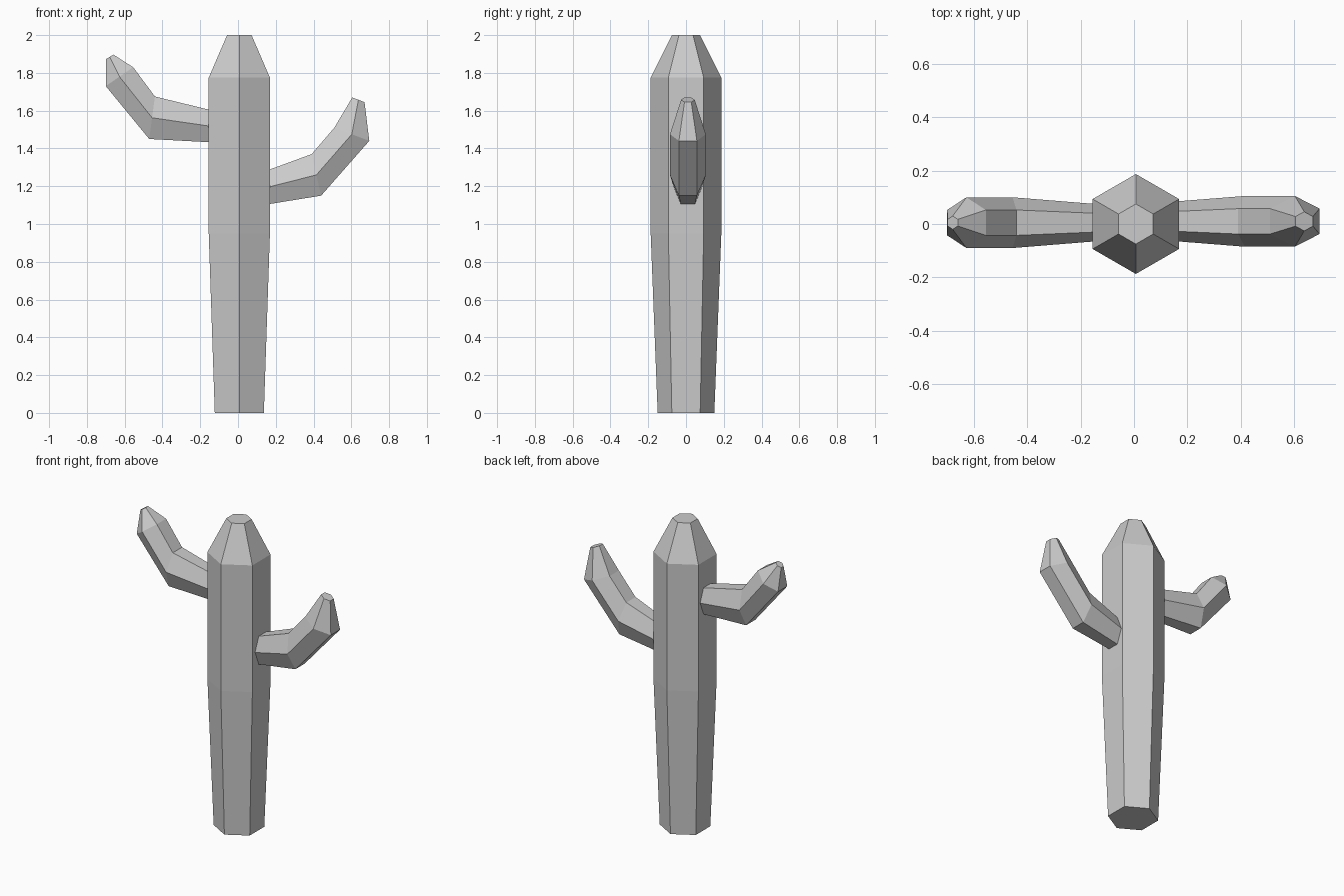
import bpy, bmesh
from math import sin, cos, pi

if "Cube" in bpy.data.objects:
    bpy.data.objects.remove(bpy.data.objects["Cube"])


def loft(name, rings):
    """Bridge a stack of closed rings into one flat-faced, capped mesh."""
    bm = bmesh.new()
    loops = [[bm.verts.new(p) for p in ring] for ring in rings]
    for a, b in zip(loops, loops[1:]):
        for i in range(len(a)):
            j = (i + 1) % len(a)
            bm.faces.new((a[i], a[j], b[j], b[i]))
    bm.faces.new(loops[0][::-1])
    bm.faces.new(loops[-1])
    bmesh.ops.recalc_face_normals(bm, faces=bm.faces)
    mesh = bpy.data.meshes.new(name)
    bm.to_mesh(mesh)
    bm.free()
    obj = bpy.data.objects.new(name, mesh)
    bpy.context.collection.objects.link(obj)
    return obj


def trunk_ring(r, z):
    # corners point along +y and -y
    return [(0.007 + r * sin(i * pi / 3), r * cos(i * pi / 3), z) for i in range(6)]


def arm_ring(top, bottom, half_y, cy):
    # six-sided ring with flats spanning its top and bottom points
    (tx, tz), (bx, bz) = top, bottom
    mx, mz = (tx + bx) / 2, (tz + bz) / 2
    h = half_y / 2
    return [(tx, cy - h, tz), (tx, cy + h, tz), (mx, cy + half_y, mz),
            (bx, cy + h, bz), (bx, cy - h, bz), (mx, cy - half_y, mz)]


# Trunk with tapered base and blunt crown
loft("trunk", [trunk_ring(r, z) for r, z in
               [(0.15, 0), (0.187, 0.95), (0.187, 1.775), (0.075, 2.0)]])

# Arms: (top point, bottom point, half width in y) in the x-z plane
right = [((0.15, 1.282), (0.15, 1.103), 0.074),
         ((0.39, 1.37), (0.44, 1.15), 0.095),
         ((0.51, 1.51), (0.695, 1.44), 0.095),
         ((0.605, 1.67), (0.67, 1.645), 0.036)]
left = [((-0.14, 1.602), (-0.15, 1.433), 0.07),
        ((-0.44, 1.675), (-0.47, 1.45), 0.095),
        ((-0.555, 1.83), (-0.70, 1.73), 0.095),
        ((-0.66, 1.897), (-0.698, 1.873), 0.025)]
loft("right_arm", [arm_ring(*r, 0.01) for r in right])
loft("left_arm", [arm_ring(*r, 0.005) for r in left])
